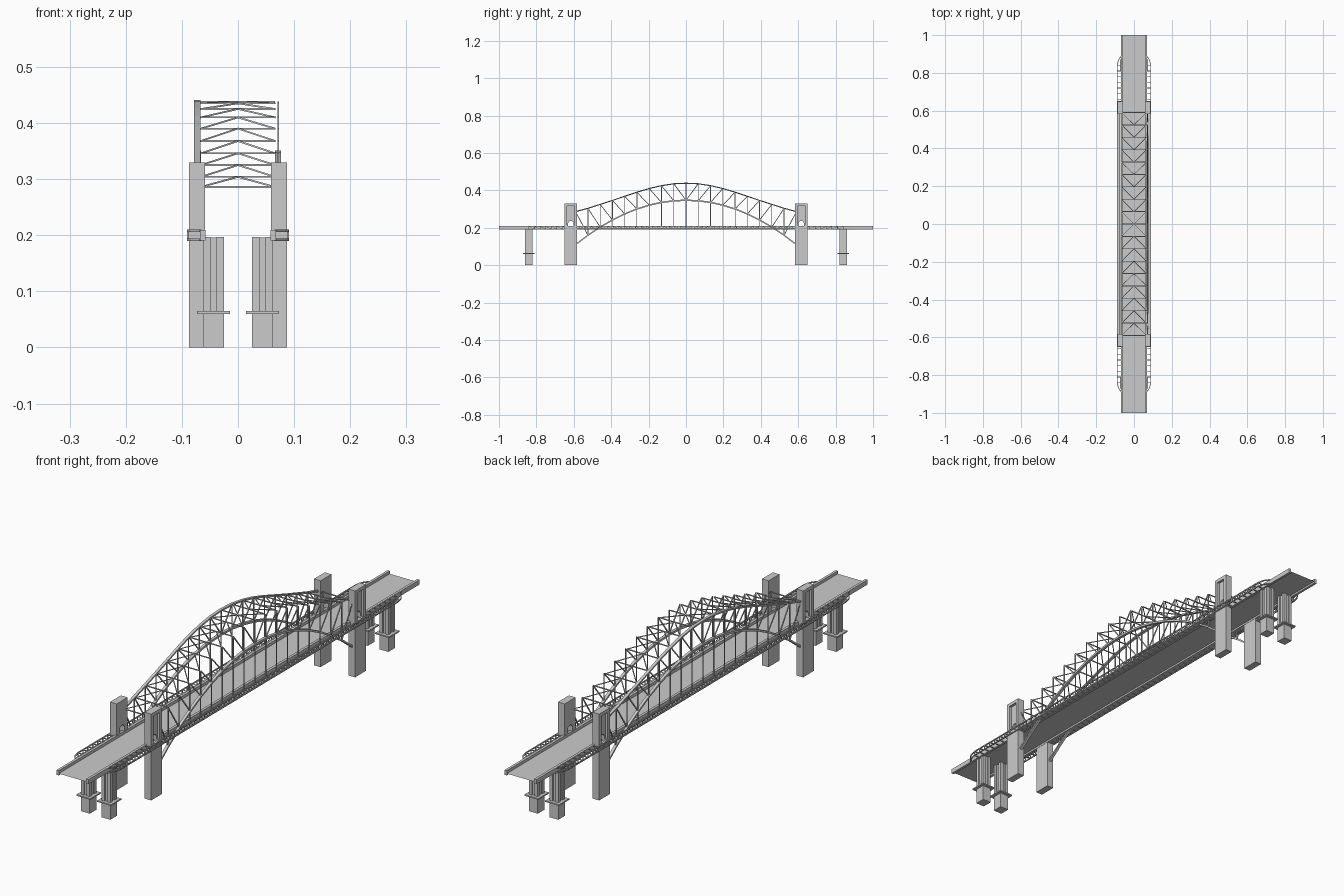
import bpy, bmesh, math
from mathutils import Vector

if "Cube" in bpy.data.objects:
    bpy.data.objects.remove(bpy.data.objects["Cube"])


def make(name, bm, mirror=None):
    bmesh.ops.recalc_face_normals(bm, faces=bm.faces)
    me = bpy.data.meshes.new(name)
    bm.to_mesh(me)
    bm.free()
    ob = bpy.data.objects.new(name, me)
    bpy.context.collection.objects.link(ob)
    if mirror:
        add_mirror(ob, mirror)
    return ob


def add_mirror(ob, axes):
    m = ob.modifiers.new("mirror", 'MIRROR')
    m.use_axis = ('x' in axes, 'y' in axes, False)
    m.use_mirror_merge = False


def prism(bm, ring_a, ring_b):
    a = [bm.verts.new(p) for p in ring_a]
    b = [bm.verts.new(p) for p in ring_b]
    n = len(a)
    bm.faces.new(a)
    bm.faces.new(b[::-1])
    for i in range(n):
        bm.faces.new((a[i], a[(i + 1) % n], b[(i + 1) % n], b[i]))


def box(bm, x0, x1, y0, y1, z0, z1):
    r = [(x0, y0), (x1, y0), (x1, y1), (x0, y1)]
    prism(bm, [(x, y, z0) for x, y in r], [(x, y, z1) for x, y in r])


def bar(bm, p, q, w=0.003, h=0.003):
    """Rectangular bar from p to q."""
    p, q = Vector(p), Vector(q)
    d = (q - p).normalized()
    side = Vector((1, 0, 0)) if abs(d.x) < 0.5 else Vector((0, 1, 0))
    up = d.cross(side).normalized() * h / 2
    side = up.cross(d).normalized() * w / 2
    offs = [side + up, side - up, -side - up, -side + up]
    prism(bm, [p + o for o in offs], [q + o for o in offs])


def chord(bm, pts, x, w, h):
    """Continuous box section swept along (y, z) points."""
    rings = []
    for y, z in pts:
        rings.append([bm.verts.new((x + a * w / 2, y, z + b * h / 2))
                      for a, b in ((1, 1), (1, -1), (-1, -1), (-1, 1))])
    for r, s in zip(rings, rings[1:]):
        for i in range(4):
            bm.faces.new((r[i], r[(i + 1) % 4], s[(i + 1) % 4], s[i]))
    bm.faces.new(rings[0])
    bm.faces.new(rings[-1])


# Panel points of the arch, 18 panels
half = [.286, .304, .325, .346, .368, .390, .410, .425, .435, .438]
N, END, XA, DECK = 18, 0.59, 0.0715, 0.198
ys = [-END + 2 * END * i / N for i in range(N + 1)]
top = [half[min(i, N - i)] for i in range(N + 1)]
low = [0.347 - 0.237 * (y / END) ** 2 for y in ys]

# Road deck sheet
bm = bmesh.new()
for a, b in ((-0.068, 0), (0, 0.068)):
    bm.faces.new([bm.verts.new(p) for p in
                  ((a, -1, DECK), (b, -1, DECK), (b, 1, DECK), (a, 1, DECK))])
make("road_deck", bm)

# Edge girders along the road
bm = bmesh.new()
box(bm, 0.058, 0.068, -1, 1, 0.191, 0.209)
make("edge_girder", bm, 'x')

# Arch chords: lower on both sides, upper on the left truss only
bm = bmesh.new()
chord(bm, list(zip(ys, low)), XA, 0.011, 0.008)
make("lower_chord", bm, 'x')
bm = bmesh.new()
chord(bm, list(zip(ys, top)), -XA - 0.001, 0.011, 0.006)
make("upper_chord", bm)

# Arch web: posts, diagonals, hangers
bm = bmesh.new()
for i in range(1, N):
    bar(bm, (XA, ys[i], low[i]), (XA, ys[i], top[i]), 0.003, 0.004)
    if low[i] > DECK + 0.01:
        bar(bm, (XA, ys[i], DECK), (XA, ys[i], low[i]), 0.003, 0.003)
for i in range(N // 2):
    for s in (1, -1):
        bar(bm, (XA, s * ys[i], top[i]), (XA, s * ys[i + 1], low[i + 1]), 0.003, 0.004)
make("arch_web", bm, 'x')

# Overhead cross beams and bracing
bm = bmesh.new()
for i in range(N + 1):
    bar(bm, (-0.067, ys[i], top[i]), (0.066, ys[i], top[i]), 0.004, 0.003)
for i in range(N // 2):
    for sy in (1, -1):
        for sx in (1, -1):
            bar(bm, (sx * 0.066, sy * ys[i], top[i]), (0, sy * ys[i + 1], top[i + 1]))
make("overhead_bracing", bm)

# Pylons with an outer recess and an arched opening
bm = bmesh.new()
box(bm, 0.059, 0.087, 0.583, 0.649, 0, 0.33)
pylon = make("pylon", bm)
bm = bmesh.new()
box(bm, 0.077, 0.1, 0.597, 0.635, 0.214, 0.317)
recess = make("recess_cutter", bm)
bm = bmesh.new()
prof = [(0.602, 0.206), (0.630, 0.206)] + [
    (0.616 + 0.014 * math.cos(math.pi * k / 10), 0.223 + 0.014 * math.sin(math.pi * k / 10))
    for k in range(11)]
prism(bm, [(0.04, y, z) for y, z in prof], [(0.11, y, z) for y, z in prof])
opening = make("opening_cutter", bm)
for cutter in (recess, opening):
    m = pylon.modifiers.new("cut", 'BOOLEAN')
    m.operation, m.solver, m.object = 'DIFFERENCE', 'EXACT', cutter
# Bake the cuts so the cutters can go
dg = bpy.context.evaluated_depsgraph_get()
baked = bpy.data.meshes.new_from_object(pylon.evaluated_get(dg))
pylon.modifiers.clear()
pylon.data = baked
for cutter in (recess, opening):
    bpy.data.objects.remove(cutter)
add_mirror(pylon, 'xy')

# Approach piers: base, collar, clustered shaft
bm = bmesh.new()
box(bm, 0.025, 0.062, 0.82, 0.86, 0, 0.06)
make("pier_base", bm, 'xy')
bm = bmesh.new()
box(bm, 0.014, 0.073, 0.809, 0.871, 0.06, 0.065)
make("pier_collar", bm, 'xy')
bm = bmesh.new()
box(bm, 0.029, 0.058, 0.824, 0.856, 0.065, 0.196)
for x in (0.025, 0.049):
    for y in (0.82, 0.847):
        box(bm, x, x + 0.013, y, y + 0.013, 0.065, 0.197)
make("pier_shaft", bm, 'xy')

# Side walkways: solid floor at the main span
bm = bmesh.new()
box(bm, 0.068, 0.089, -0.65, 0.65, 0.192, 0.196)
make("walkway_floor", bm, 'x')

# Walkway lattice rails, tapering in at the ends
bm = bmesh.new()
path = [(0.089, 0), (0.089, 0.84), (0.082, 0.868), (0.067, 0.89)]
for z in (0.192, 0.208):
    for (xa, ya), (xb, yb) in zip(path, path[1:]):
        bar(bm, (xa, ya, z), (xb, yb, z), 0.004, 0.004)
STEP = 0.03
for k in range(29):
    y = k * STEP
    bar(bm, (0.089, y, 0.192), (0.089, y, 0.208))
    bar(bm, (0.066, y, 0.192), (0.089, y, 0.192))
    if y > 0.65:
        bar(bm, (0.066, y, 0.208), (0.089, y, 0.208))
    if k < 28:
        bar(bm, (0.089, y, 0.192), (0.089, y + STEP, 0.208), 0.002, 0.002)
make("walkway_lattice", bm, 'xy')
